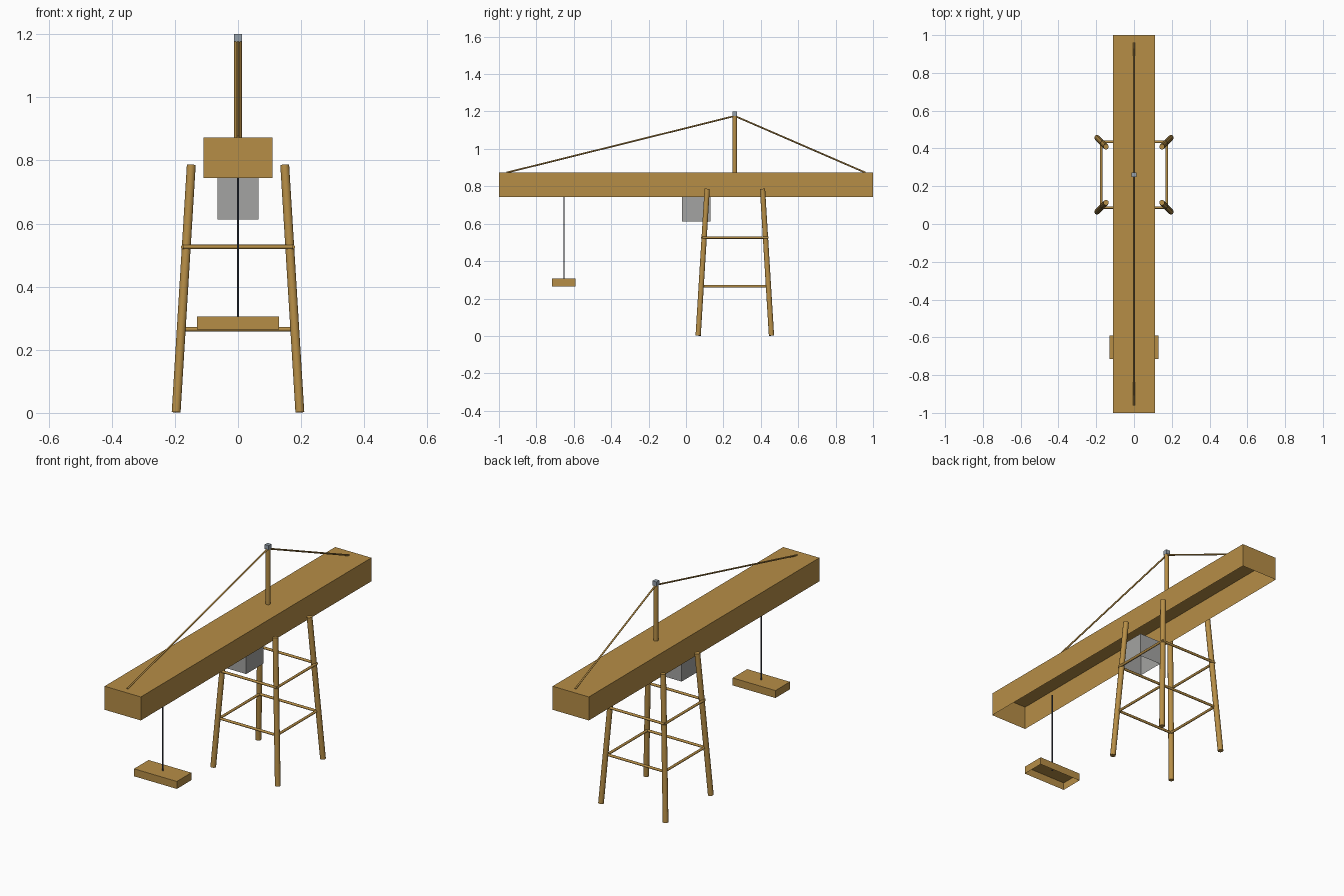
import bpy, bmesh, math
from mathutils import Vector

if "Cube" in bpy.data.objects:
    bpy.data.objects.remove(bpy.data.objects["Cube"])


def material(name, rgb):
    m = bpy.data.materials.new(name)
    m.diffuse_color = (*rgb, 1)
    m.use_nodes = True
    m.node_tree.nodes["Principled BSDF"].inputs["Base Color"].default_value = m.diffuse_color
    return m


WOOD = material("wood", (0.47, 0.27, 0.062))
GREY = material("grey metal", (0.37, 0.37, 0.36))
STEEL = material("pale steel", (0.30, 0.35, 0.40))
ROPE = material("dark rope", (0.05, 0.055, 0.075))


def finish(bm, name, mat):
    me = bpy.data.meshes.new(name)
    bm.to_mesh(me)
    bm.free()
    me.materials.append(mat)
    ob = bpy.data.objects.new(name, me)
    bpy.context.collection.objects.link(ob)
    return ob


def box(name, lo, hi, mat, open_bottom=False):
    lo, hi = Vector(lo), Vector(hi)
    bm = bmesh.new()
    bmesh.ops.create_cube(bm, size=1)
    for v in bm.verts:
        v.co = Vector([(lo[i] + hi[i]) / 2 + v.co[i] * (hi[i] - lo[i]) for i in range(3)])
    if open_bottom:
        bm.normal_update()
        bmesh.ops.delete(bm, geom=[f for f in bm.faces if f.normal.z < -0.5], context='FACES')
    return finish(bm, name, mat)


def rod(name, a, b, r, mat, sides=12):
    a, b = Vector(a), Vector(b)
    d = b - a
    bm = bmesh.new()
    bmesh.ops.create_cone(bm, cap_ends=True, segments=sides, radius1=r, radius2=r, depth=d.length)
    bm.transform(d.to_track_quat('Z', 'Y').to_matrix().to_4x4())
    bmesh.ops.translate(bm, verts=bm.verts, vec=(a + b) / 2)
    for f in bm.faces:
        f.smooth = len(f.verts) == 4
    for e in bm.edges:
        e.smooth = not any(len(f.verts) > 4 for f in e.link_faces)
    return finish(bm, name, mat)


CY = 0.261  # tower centre along y

# Jib beam and counterbox, hollow and open underneath
box("beam", (-0.11, -1, 0.744), (0.11, 1, 0.873), WOOD, True)
box("machine_box", (-0.065, -0.022, 0.613), (0.065, 0.13, 0.744), GREY, True)

# Mast with cap and two stays
rod("mast", (0, CY, 0.873), (0, CY, 1.178), 0.012, WOOD)
box("mast_cap", (-0.012, CY - 0.012, 1.176), (0.012, CY + 0.012, 1.2), STEEL)
for name, y in (("front_stay", -0.96), ("back_stay", 0.96)):
    rod(name, (0, y, 0.873), (0, CY, 1.176), 0.0045, WOOD, 8)

# Four splayed legs
for sx in (-1, 1):
    for sy in (-1, 1):
        rod("leg", (sx * 0.196, CY + sy * 0.196, 0.002),
            (sx * 0.148, CY + sy * 0.148, 0.786), 0.0145, WOOD)

# Two square frames of rungs
W = 0.174
for z in (0.526, 0.265):
    for s in (-1, 1):
        rod("cross_rung", (-W, CY + s * W, z), (W, CY + s * W, z), 0.0068, WOOD)
        rod("side_rung", (s * W, CY - W, z), (s * W, CY + W, z), 0.0068, WOOD)

# Hanging load, also open underneath
rod("hoist_rope", (0, -0.652, 0.303), (0, -0.652, 0.75), 0.003, ROPE, 8)
box("load", (-0.13, -0.716, 0.265), (0.13, -0.59, 0.306), WOOD, True)
